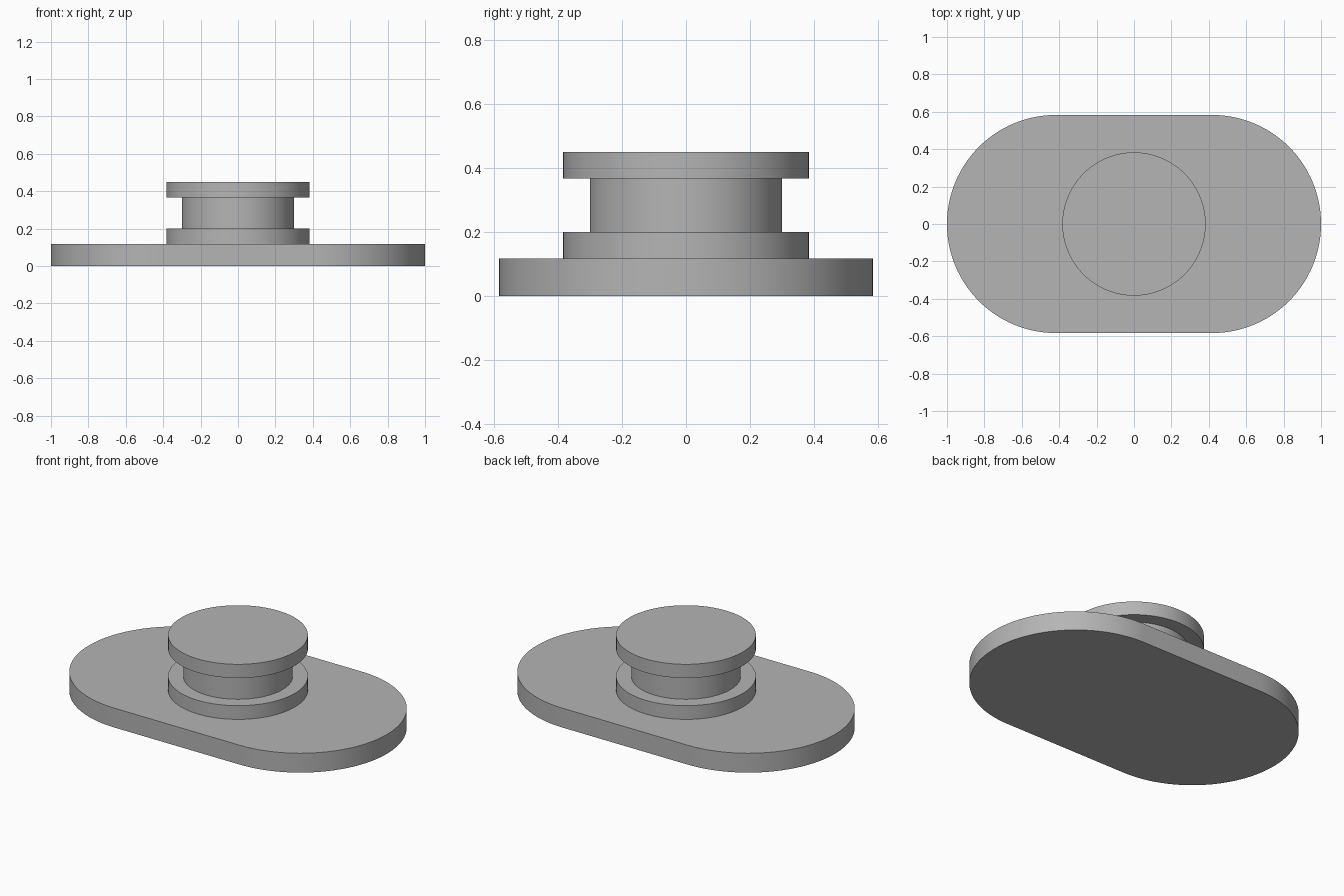
import bpy
import bmesh
from math import cos, sin, pi, radians

cube = bpy.data.objects.get("Cube")
if cube:
    bpy.data.objects.remove(cube, do_unlink=True)

# Single grey finish
GREY = (0.46, 0.46, 0.46, 1.0)
grey = bpy.data.materials.new("plain grey")
grey.use_nodes = True
grey.diffuse_color = GREY
grey.node_tree.nodes["Principled BSDF"].inputs["Base Color"].default_value = GREY


def finish(name, bm):
    """Turn a bmesh into a smooth object with sharp rims."""
    bmesh.ops.recalc_face_normals(bm, faces=bm.faces)
    mesh = bpy.data.meshes.new(name)
    bm.to_mesh(mesh)
    bm.free()
    mesh.materials.append(grey)
    obj = bpy.data.objects.new(name, mesh)
    bpy.context.collection.objects.link(obj)
    bpy.ops.object.select_all(action="DESELECT")
    obj.select_set(True)
    bpy.context.view_layer.objects.active = obj
    bpy.ops.object.shade_smooth_by_angle(angle=radians(30))
    return obj


def slab(name, radius, half_straight, bottom, top, steps=64):
    """Extrude a slot outline: two half circles joined by straight sides."""
    bm = bmesh.new()
    outline = []
    for side in (1, -1):
        for i in range(steps + 1):
            a = pi * i / steps - pi / 2
            outline.append(bm.verts.new((side * (half_straight + radius * cos(a)),
                                         side * radius * sin(a), bottom)))
    base = bm.faces.new(outline)
    grown = bmesh.ops.extrude_face_region(bm, geom=[base], use_keep_orig=True)
    verts = [v for v in grown["geom"] if isinstance(v, bmesh.types.BMVert)]
    bmesh.ops.translate(bm, verts=verts, vec=(0, 0, top - bottom))
    return finish(name, bm)


def lathe(name, profile, steps=128):
    """Revolve a radius and height profile around z."""
    bm = bmesh.new()
    verts = [bm.verts.new((r, 0, z)) for r, z in profile]
    edges = [bm.edges.new(pair) for pair in zip(verts, verts[1:])]
    bmesh.ops.spin(bm, geom=verts + edges, cent=(0, 0, 0), axis=(0, 0, 1),
                   angle=2 * pi, steps=steps, use_duplicate=False)
    bmesh.ops.remove_doubles(bm, verts=bm.verts, dist=0.0001)
    return finish(name, bm)


# Base plate with rounded ends
PLATE_TOP = 0.117
slab("base_plate", 0.583, 0.417, 0, PLATE_TOP)

# Knob: lower flange, narrower neck and upper flange
FLANGE, NECK = 0.383, 0.3
lathe("flanged_knob", [(0, PLATE_TOP), (FLANGE, PLATE_TOP), (FLANGE, 0.2), (NECK, 0.2),
                       (NECK, 0.367), (FLANGE, 0.367), (FLANGE, 0.45), (0, 0.45)])
